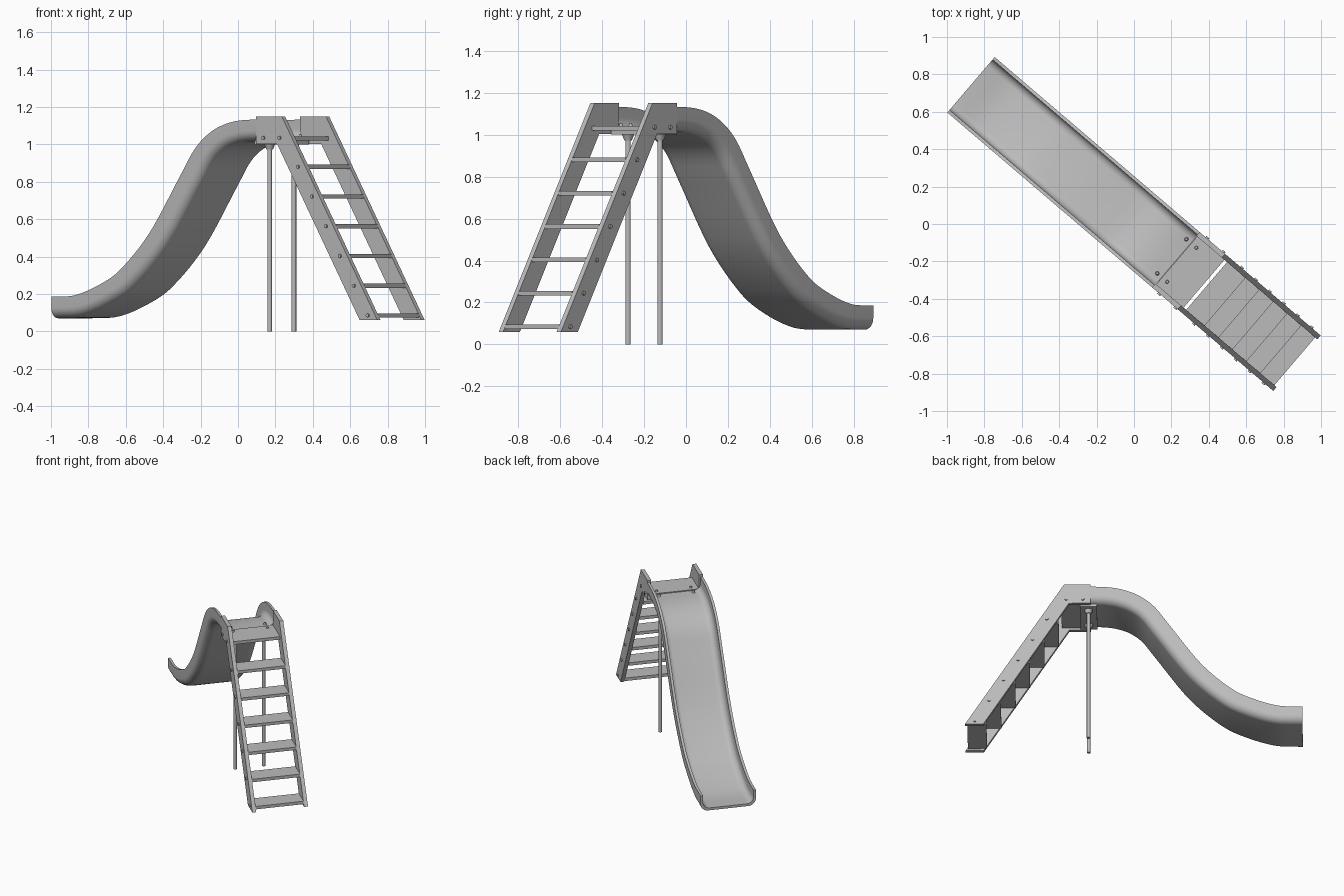
import bpy, bmesh, math
from mathutils import Matrix, Vector

cube = bpy.data.objects.get("Cube")
if cube:
    bpy.data.objects.remove(cube)

# The slide is built along local x (ladder at +x), then turned diagonally
TURN = Matrix.Rotation(math.radians(-40.5), 4, 'Z')
HALF_WIDTH = 0.195
SIDE = 0.027

grey = bpy.data.materials.new("light_grey")
grey.use_nodes = True
grey.diffuse_color = (0.5, 0.5, 0.5, 1)
grey.node_tree.nodes["Principled BSDF"].inputs["Base Color"].default_value = (0.5, 0.5, 0.5, 1)


def finish(name, bm, smooth=False):
    bmesh.ops.recalc_face_normals(bm, faces=bm.faces)
    bmesh.ops.transform(bm, matrix=TURN, verts=bm.verts)
    mesh = bpy.data.meshes.new(name)
    bm.to_mesh(mesh)
    bm.free()
    mesh.materials.append(grey)
    obj = bpy.data.objects.new(name, mesh)
    bpy.context.collection.objects.link(obj)
    if smooth:
        bpy.ops.object.select_all(action='DESELECT')
        obj.select_set(True)
        bpy.context.view_layer.objects.active = obj
        bpy.ops.object.shade_smooth_by_angle(angle=math.radians(35))
    return obj


def box(name, x, y, z):
    bm = bmesh.new()
    centre = Vector((sum(x) / 2, sum(y) / 2, sum(z) / 2))
    size = (x[1] - x[0], y[1] - y[0], z[1] - z[0], 1)
    bmesh.ops.create_cube(bm, size=1, matrix=Matrix.Translation(centre) @ Matrix.Diagonal(size))
    return finish(name, bm)


def rod(name, centre, radius, length, axis='Z', top=None, sides=16):
    bm = bmesh.new()
    turn = Matrix.Rotation(math.pi / 2, 4, 'X') if axis == 'Y' else Matrix()
    bmesh.ops.create_cone(bm, cap_ends=True, segments=sides, radius1=radius,
                          radius2=radius if top is None else top, depth=length,
                          matrix=Matrix.Translation(centre) @ turn)
    return finish(name, bm, smooth=True)


def catmull(points, steps):
    pts = [Vector(p) for p in points]
    pts = [2 * pts[0] - pts[1]] + pts + [2 * pts[-1] - pts[-2]]
    out = []
    for a, b, c, d in zip(pts, pts[1:], pts[2:], pts[3:]):
        for i in range(steps):
            t = i / steps
            out.append(0.5 * (2 * b + (c - a) * t + (2 * a - 5 * b + 4 * c - d) * t * t
                              + (3 * b - a - 3 * c + d) * t ** 3))
    return out + [pts[-2]]


# Chute: U-shaped section swept along the curved bed
def half_section(outer, floor, radius, top):
    arc = [(outer - radius * (1 - math.cos(a)), floor + radius * (1 - math.sin(a)))
           for a in (math.pi / 2 * i / 8 for i in range(9))]
    return [(outer, top)] + arc


def u_shape(*args):
    half = half_section(*args)
    return half + [(-y, h) for y, h in reversed(half)]


section = u_shape(HALF_WIDTH, 0, 0.055, 0.115)
section += u_shape(HALF_WIDTH - 0.018, 0.018, 0.045, 0.115)[::-1]

path = catmull([(-1.146, 0.07), (-0.96, 0.08), (-0.76, 0.145), (-0.59, 0.24),
                (-0.37, 0.45), (-0.15, 0.76), (-0.055, 0.895), (0.025, 0.962),
                (0.106, 0.997), (0.19, 1.013), (0.298, 1.018)], 6)
bm = bmesh.new()
rings = []
for i, p in enumerate(path):
    tangent = (path[min(i + 1, len(path) - 1)] - path[max(i - 1, 0)]).normalized()
    if i in (0, len(path) - 1):
        tangent = Vector((1, 0))
    rings.append([bm.verts.new((p.x - tangent.y * h, y, p.y + tangent.x * h)) for y, h in section])
n = len(section)
for a, b in zip(rings, rings[1:]):
    for j in range(n):
        bm.faces.new((a[j], a[(j + 1) % n], b[(j + 1) % n], b[j]))
for ring in (rings[0], rings[-1]):
    for j in range(n // 2 - 1):
        bm.faces.new((ring[j], ring[j + 1], ring[n - 2 - j], ring[n - 1 - j]))
finish("chute", bm, smooth=True)


# Ladder: the outer edge of the sloping side as a function of height
def edge(z):
    return 0.474 + (1.15 - z) * 0.6165


side_profile = [(0.294, 1.15), (0.474, 1.15), (edge(0.06), 0.06),
                (edge(0.06) - 0.124, 0.06), (edge(1.003) - 0.124, 1.003), (0.294, 1.003)]
STEPS = [0.085 + 0.159 * i for i in range(6)]

for s, label in ((1, "left"), (-1, "right")):
    # Side board with its guard panel at the top
    bm = bmesh.new()
    face = bm.faces.new([bm.verts.new((x, s * (HALF_WIDTH - SIDE), z)) for x, z in side_profile])
    moved = bmesh.ops.extrude_face_region(bm, geom=[face])["geom"]
    bmesh.ops.translate(bm, vec=(0, s * SIDE, 0),
                        verts=[v for v in moved if isinstance(v, bmesh.types.BMVert)])
    finish(label + "_ladder_side", bm)

    # Bolts through the side board
    spots = [(edge(z) - 0.05, z) for z in STEPS] + [(0.346, 1.035), (0.46, 1.035)]
    for x, z in spots:
        rod(label + "_side_bolt", (x, s * (HALF_WIDTH + 0.003), z), 0.01, 0.01, axis='Y', sides=12)

    # Bolts joining the chute to the platform
    for x in (0.266, 0.336):
        rod(label + "_platform_bolt", (x, s * 0.12, 1.044), 0.011, 0.016, top=0.007, sides=12)

    # Support post
    rod(label + "_post", (0.308, s * 0.1, 0.5), 0.0125, 1.0)
    rod(label + "_post_collar", (0.308, s * 0.1, 0.988), 0.018, 0.03, top=0.03)

INNER = HALF_WIDTH - SIDE
box("platform", (0.3, 0.492), (-INNER, INNER), (1.02, 1.042))
box("platform_bracket", (0.25, 0.365), (-INNER + 0.01, INNER - 0.01), (1.0, 1.0195))
for z in STEPS:
    box("step", (edge(z) - 0.13, edge(z)), (-INNER, INNER), (z - 0.011, z + 0.011))
